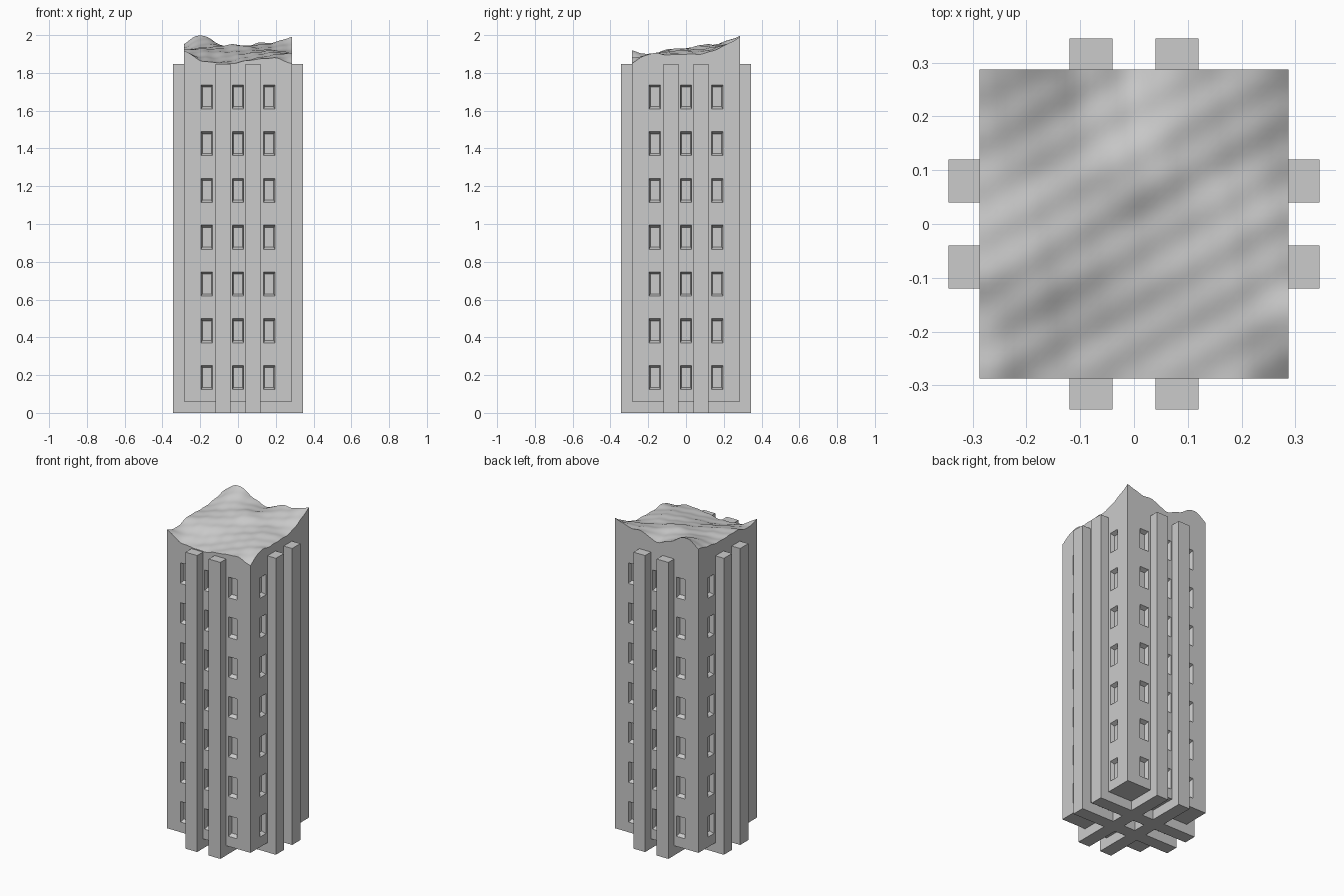
import bpy, bmesh, math
from mathutils import Matrix, Vector

if "Cube" in bpy.data.objects:
    bpy.data.objects.remove(bpy.data.objects["Cube"])

H = 0.287          # half width of the tower
BASE = 0.06        # underside of the tower body
N = 36             # cells along each side of the broken top
# Coarse heights of the broken top, rows front to back, columns left to right (z = 1.8 + h)
HEIGHTS = [
    [.120, .065, .052, .055, .072, .078, .050],
    [.100, .090, .070, .075, .085, .095, .100],
    [.122, .120, .105, .100, .105, .110, .095],
    [.120, .130, .125, .120, .115, .120, .100],
    [.120, .135, .140, .150, .130, .120, .105],
    [.135, .162, .145, .135, .145, .143, .140],
    [.155, .199, .150, .120, .155, .163, .190],
]


def spline(vals, t):
    """Catmull-Rom interpolation of a list, t in 0..1."""
    s = t * (len(vals) - 1)
    i = min(int(s), len(vals) - 2)
    f = s - i
    b, c = vals[i], vals[i + 1]
    a = vals[i - 1] if i > 0 else 2 * b - c
    d = vals[i + 2] if i + 2 < len(vals) else 2 * c - b
    return b + 0.5 * f * (c - a + f * (2*a - 5*b + 4*c - d + f * (3*(b - c) + d - a)))


def top_z(u, v):
    h = spline([spline(row, u) for row in HEIGHTS], v)
    # fine diagonal ripples
    h += 0.004 * math.sin(31 * u - 17 * v) * math.sin(23 * v + 9 * u)
    return min(2.0, max(1.849, 1.8 + h))


def make_object(name, bm):
    bmesh.ops.recalc_face_normals(bm, faces=bm.faces)
    me = bpy.data.meshes.new(name)
    bm.to_mesh(me)
    bm.free()
    ob = bpy.data.objects.new(name, me)
    bpy.context.collection.objects.link(ob)
    return ob


# Tower body: rough top surface, four walls and a floor
bm = bmesh.new()
grid = [[bm.verts.new((H * (2*i/N - 1), H * (2*j/N - 1), top_z(i/N, j/N)))
         for i in range(N + 1)] for j in range(N + 1)]
for j in range(N):
    for i in range(N):
        f = bm.faces.new((grid[j][i], grid[j][i+1], grid[j+1][i+1], grid[j+1][i]))
        f.smooth = True
fl, fr, br, bl = [bm.verts.new((x, y, BASE)) for x, y in ((-H, -H), (H, -H), (H, H), (-H, H))]
bm.faces.new((fl, bl, br, fr))
bm.faces.new([fl, fr] + grid[0][::-1])
bm.faces.new([bl, br] + grid[N][::-1])
bm.faces.new([fl, bl] + [r[0] for r in grid][::-1])
bm.faces.new([fr, br] + [r[N] for r in grid][::-1])
body = make_object("tower_body", bm)

# Window cutters: tapered blocks, 3 columns by 7 rows on every side
D = 0.025
bm = bmesh.new()
for side in range(4):
    turn = Matrix.Rotation(side * math.pi / 2, 4, 'Z')
    for x in (-0.165, 0, 0.165):
        for k in range(7):
            z = 0.187 + 0.2477 * k
            rings = []
            for depth, w, h in ((-D, .036, .076), (D, .024, .052)):
                rings.append([bm.verts.new(turn @ Vector((x + sx * w, -H + depth, z + sz * h)))
                              for sx, sz in ((-1, -1), (1, -1), (1, 1), (-1, 1))])
            a, b = rings
            bm.faces.new(a)
            bm.faces.new(b[::-1])
            for q in range(4):
                r = (q + 1) % 4
                bm.faces.new((a[r], a[q], b[q], b[r]))
cutter = make_object("window_cutter", bm)
cutter.hide_render = True

mod = body.modifiers.new("windows", 'BOOLEAN')
mod.operation = 'DIFFERENCE'
mod.solver = 'EXACT'
mod.object = cutter
bpy.context.view_layer.objects.active = body
body.select_set(True)
bpy.ops.object.modifier_apply(modifier=mod.name)
bpy.data.objects.remove(cutter)
bpy.ops.object.shade_smooth_by_angle(angle=math.radians(35))

# Pilaster slabs: run right through the tower and project on all sides and below
for axis in "xy":
    for n, off in (("a", -0.08), ("b", 0.08)):
        bm = bmesh.new()
        bmesh.ops.create_cube(bm, size=1)
        size = (0.69, 0.08, 1.846) if axis == "x" else (0.08, 0.69, 1.846)
        pos = (0, off, 0.923) if axis == "x" else (off, 0, 0.923)
        bmesh.ops.scale(bm, vec=size, verts=bm.verts)
        bmesh.ops.translate(bm, vec=pos, verts=bm.verts)
        make_object(f"pilaster_{axis}_{n}", bm)
